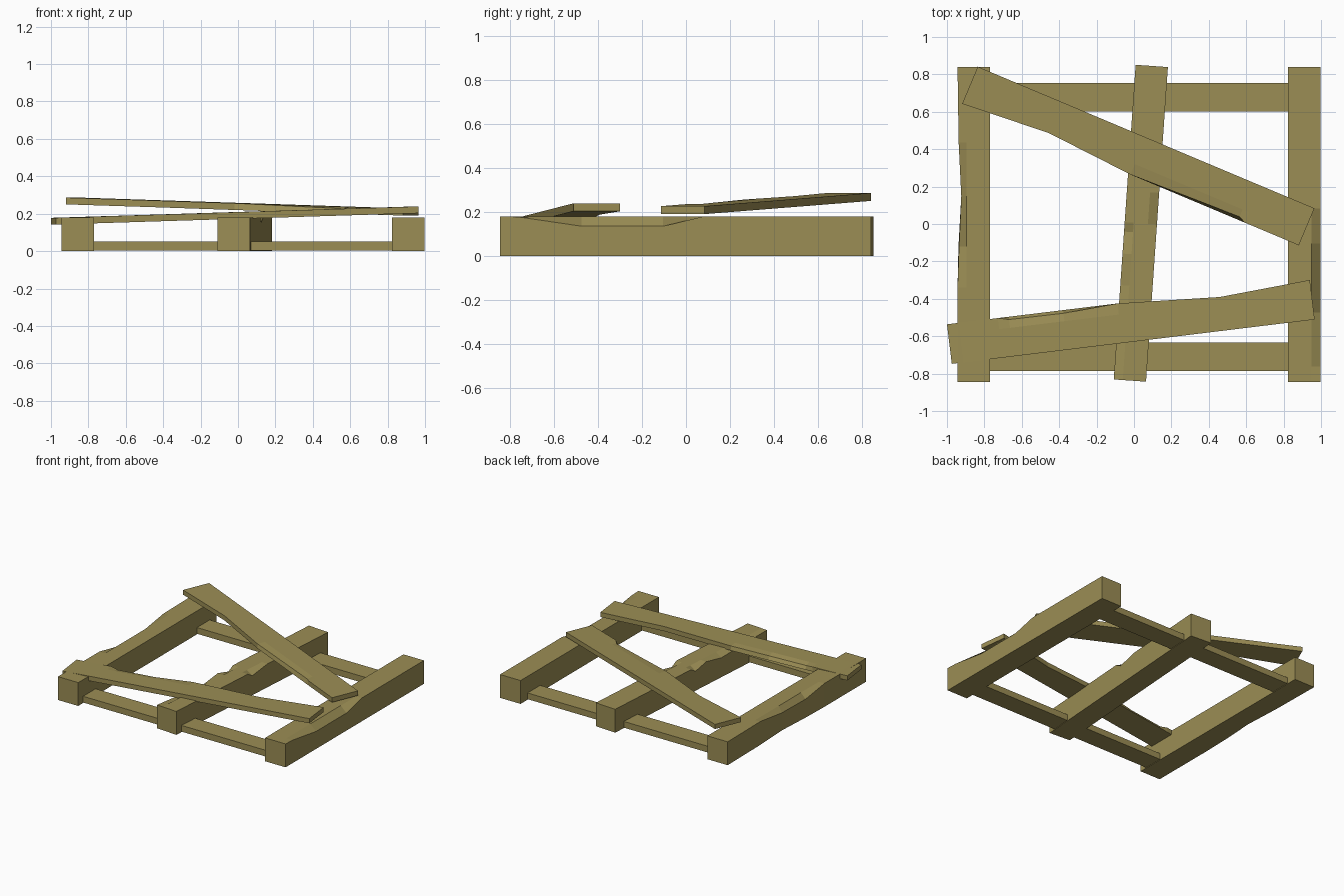
import bpy, bmesh
from mathutils import Vector

if "Cube" in bpy.data.objects:
    bpy.data.objects.remove(bpy.data.objects["Cube"])

wood = bpy.data.materials.new("wood")
wood.diffuse_color = (0.33, 0.27, 0.09, 1)
wood.use_nodes = True
wood.node_tree.nodes["Principled BSDF"].inputs["Base Color"].default_value = wood.diffuse_color


def bar(name, start, end, width, height, chips=()):
    """Timber from start to end (centre of underside).
    chips: (t, side, drop, top_inset, bottom_inset), side -1 left / +1 right of travel."""
    a, b = Vector(start), Vector(end)
    d = b - a
    across = Vector((d.y, -d.x, 0)).normalized()
    h = width / 2
    lip = width * 0.28
    bm = bmesh.new()
    rings = []
    for t in sorted({0.0, 1.0} | {c[0] for c in chips}):
        cut = {-1: (0, 0, 0), 1: (0, 0, 0)}
        for c in chips:
            if c[0] == t:
                cut[c[1]] = c[2:]
        (ld, lt, lb), (rd, rt, rb) = cut[-1], cut[1]
        profile = [(-h + lb, 0), (h - rb, 0), (h - rt, height - rd),
                   (h - lip, height), (-h + lip, height), (-h + lt, height - ld)]
        rings.append([bm.verts.new(a + d * t + across * u + Vector((0, 0, z)))
                      for u, z in profile])
    for r, s in zip(rings, rings[1:]):
        for i in range(6):
            j = (i + 1) % 6
            bm.faces.new((r[i], r[j], s[j], s[i]))
    bm.faces.new(rings[0][::-1])
    bm.faces.new(rings[-1])
    bmesh.ops.recalc_face_normals(bm, faces=bm.faces[:])
    me = bpy.data.meshes.new(name)
    bm.to_mesh(me)
    bm.free()
    me.materials.append(wood)
    ob = bpy.data.objects.new(name, me)
    bpy.context.collection.objects.link(ob)


# Three bearers with worn top edges
bar("right_bearer", (0.91, -0.845, 0), (0.91, 0.84, 0), 0.175, 0.18,
    [(0.05, 1, 0.003, 0, 0), (0.22, 1, 0.045, 0, 0),
     (0.44, 1, 0.045, 0, 0), (0.55, 1, 0, 0, 0)])
bar("left_bearer", (-0.857, -0.845, 0), (-0.857, 0.84, 0), 0.173, 0.18,
    [(0.3, -1, 0, 0, 0), (0.43, -1, 0.04, 0.008, 0.005),
     (0.59, -1, 0.045, 0.02, 0.02), (0.76, -1, 0, 0.006, 0.006)])
bar("middle_bearer", (-0.022, -0.837, 0), (0.095, 0.845, 0), 0.173, 0.18,
    [(0.3, -1, 0.03, 0, 0), (0.4, 1, 0, 0, 0), (0.47, -1, 0.03, 0, 0),
     (0.5, 1, 0.03, 0, 0), (0.6, -1, 0, 0, 0), (0.66, 1, 0, 0, 0)])

# Bottom slats between the bearers
for name, y, w in (("front_bottom_slat", -0.71, 0.152), ("back_bottom_slat", 0.678, 0.154)):
    bar(name, (-0.79, y, 0.004), (0.84, y, 0.004), w, 0.048)

# Loose top planks, tilted and chipped along one edge
bar("back_top_plank", (-0.877, 0.742, 0.25), (0.923, -0.015, 0.19), 0.215, 0.036,
    [(0.25, 1, 0, 0.035, 0.035), (0.5, 1, 0, 0, 0),
     (0.82, 1, 0.01, 0.018, 0), (0.84, 1, 0, 0, 0)])
bar("front_top_plank", (0.953, -0.405, 0.203), (-0.987, -0.642, 0.142), 0.213, 0.036,
    [(0.25, 1, 0, 0.032, 0.032), (0.53, 1, 0, 0, 0),
     (0.68, 1, 0.01, 0.017, 0), (0.83, 1, 0.01, 0.015, 0), (0.86, 1, 0, 0, 0)])
